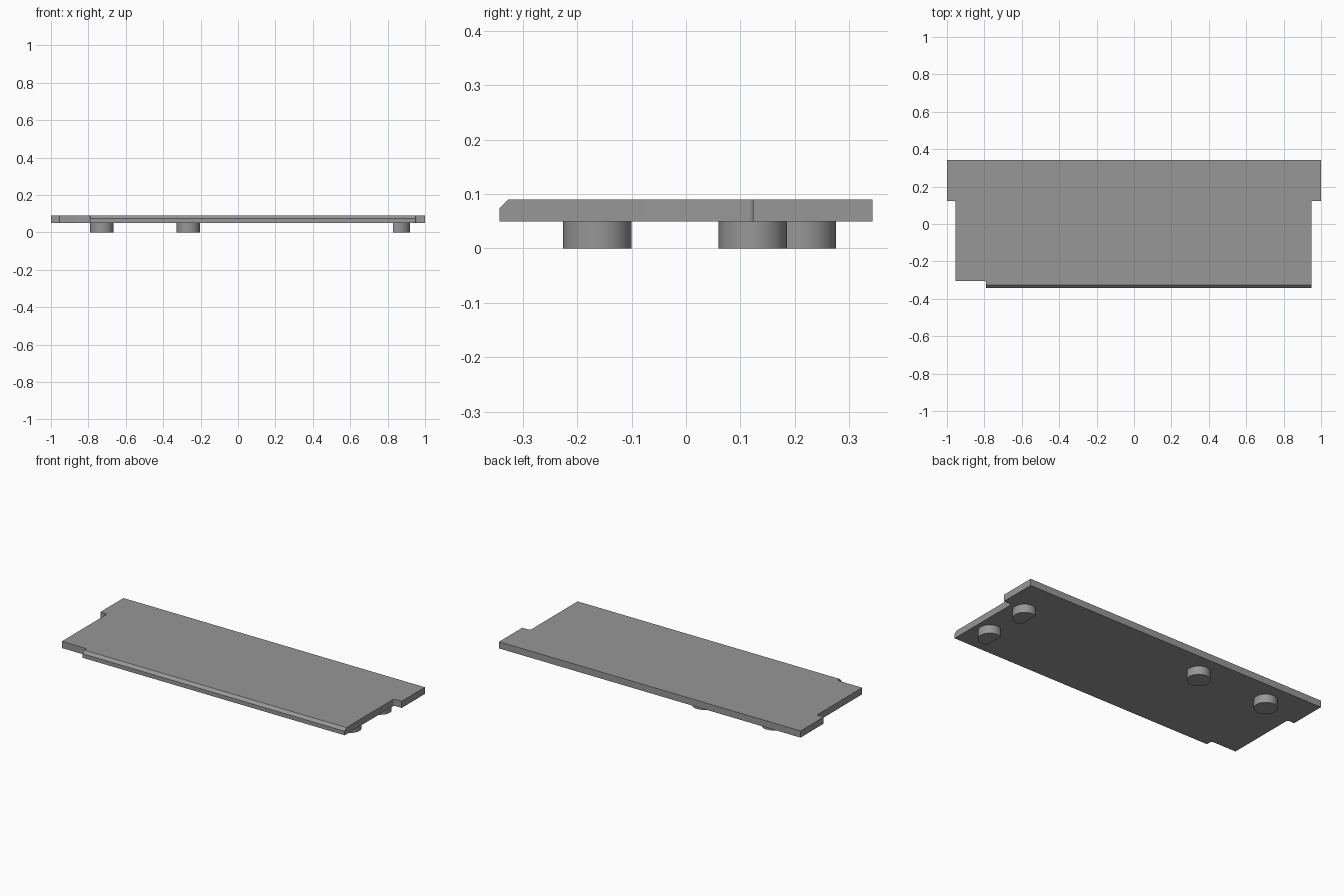
import bpy, bmesh, math

if "Cube" in bpy.data.objects:
    bpy.data.objects.remove(bpy.data.objects["Cube"])

grey = bpy.data.materials.new("mid_grey")
grey.diffuse_color = (0.31, 0.31, 0.31, 1)
grey.use_nodes = True
grey.node_tree.nodes["Principled BSDF"].inputs["Base Color"].default_value = grey.diffuse_color


def arc(cx, cy, r, a0, a1, n):
    """Points along an arc, angles in degrees."""
    return [(cx + r * math.cos(math.radians(a0 + (a1 - a0) * i / n)),
             cy + r * math.sin(math.radians(a0 + (a1 - a0) * i / n)))
            for i in range(n + 1)]


def prism(name, outline, z0, z1, chamfer_y=None):
    """Extrude an outline; optionally chamfer the top edge in front of chamfer_y."""
    bm = bmesh.new()
    base = bm.faces.new([bm.verts.new((x, y, z0)) for x, y in outline])
    top = bmesh.ops.extrude_face_region(bm, geom=[base])["geom"]
    bmesh.ops.translate(bm, vec=(0, 0, z1 - z0),
                        verts=[v for v in top if isinstance(v, bmesh.types.BMVert)])
    if chamfer_y is not None:
        edges = [e for e in bm.edges
                 if all(v.co.y < chamfer_y and v.co.z > z1 - 1e-4 for v in e.verts)]
        bmesh.ops.bevel(bm, geom=edges, offset=0.016, segments=1,
                        affect='EDGES', profile=0.5)
    bmesh.ops.recalc_face_normals(bm, faces=bm.faces)
    mesh = bpy.data.meshes.new(name)
    bm.to_mesh(mesh)
    bm.free()
    mesh.materials.append(grey)
    obj = bpy.data.objects.new(name, mesh)
    bpy.context.collection.objects.link(obj)
    bpy.ops.object.select_all(action='DESELECT')
    obj.select_set(True)
    bpy.context.view_layer.objects.active = obj
    bpy.ops.object.shade_smooth_by_angle(angle=math.radians(30))
    return obj


# Plate with filleted inner corners and a stepped, chamfered front lip
F = 0.01
outline = [(-1, 0.343), (-1, 0.123)]
outline += arc(-0.955 - F, 0.123 - F, F, 90, 0, 6)
outline += [(-0.955, -0.305)]
outline += arc(-0.79 - F, -0.305 - F, F, 90, 0, 6)
outline += [(-0.79, -0.343), (0.948, -0.343)]
outline += arc(0.948 + F, 0.123 - F, F, 180, 90, 6)
outline += [(1, 0.123), (1, 0.343)]
prism("plate", outline, 0.05, 0.09, chamfer_y=-0.34)

# Round feet along the back
R = 0.063
for i, x in enumerate((-0.728, -0.267)):
    prism(f"round_foot_{i + 1}", arc(x, 0.213, R, 0, 360, 48)[:-1], 0, 0.05)

# Feet on the right, cut flat on their inner side
cut = math.degrees(math.acos(-0.0275 / R))
for i, y in enumerate((-0.163, 0.123)):
    prism(f"flat_sided_foot_{i + 1}", arc(0.857, y, R, -cut, cut, 36), 0, 0.05)
